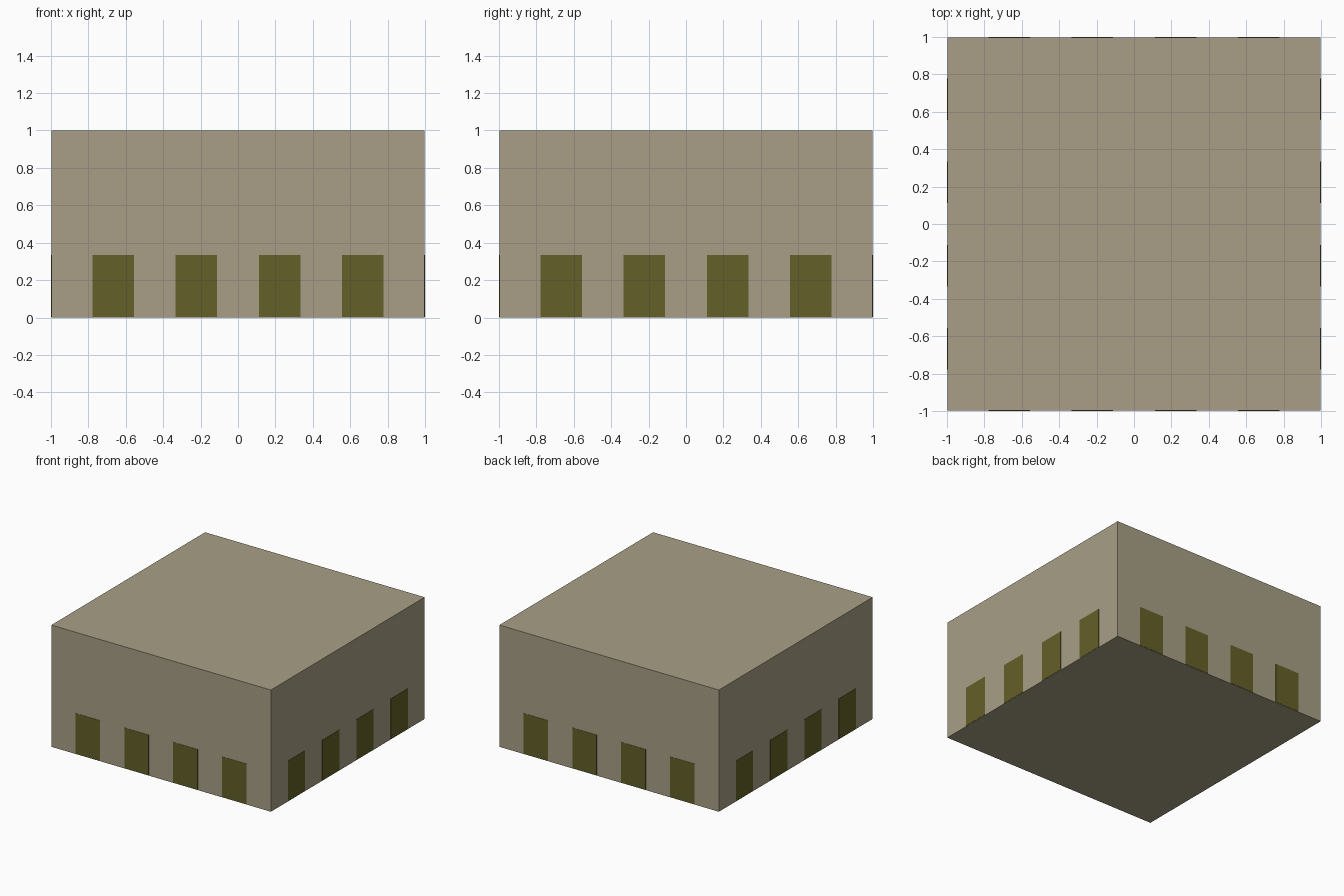
import bpy
from math import pi
from mathutils import Matrix

if "Cube" in bpy.data.objects:
    bpy.data.objects.remove(bpy.data.objects["Cube"])

PROUD = 0.002          # panels sit just proud of the walls
HALF = 1.0 - PROUD     # half width of the block


def material(name, color):
    m = bpy.data.materials.new(name)
    m.diffuse_color = (*color, 1)
    m.use_nodes = True
    m.node_tree.nodes["Principled BSDF"].inputs["Base Color"].default_value = m.diffuse_color
    return m


def box(name, lo, hi, mat, turn=0.0):
    """Box between two corners, turned about the z axis."""
    bpy.ops.mesh.primitive_cube_add(size=1)
    ob = bpy.context.object
    ob.name = name
    size = [b - a for a, b in zip(lo, hi)]
    mid = [(a + b) / 2 for a, b in zip(lo, hi)]
    ob.data.transform(Matrix.Rotation(turn, 4, 'Z') @ Matrix.Translation(mid)
                      @ Matrix.Diagonal((*size, 1)))
    ob.data.materials.append(mat)
    return ob


wall = material("wall", (0.392, 0.347, 0.238))
olive = material("olive_panel", (0.127, 0.117, 0.021))

# Main block
box("building_block", (-HALF, -HALF, 0), (HALF, HALF, 1), wall)

# Four door panels along the foot of each side
for s, side in enumerate(("front", "right", "back", "left")):
    for i in range(4):
        x = (-7 + 4 * i) / 9
        box(f"{side}_door_{i + 1}", (x, -1, 0.004), (x + 2 / 9, -HALF + 0.001, 0.335),
            olive, s * pi / 2)
